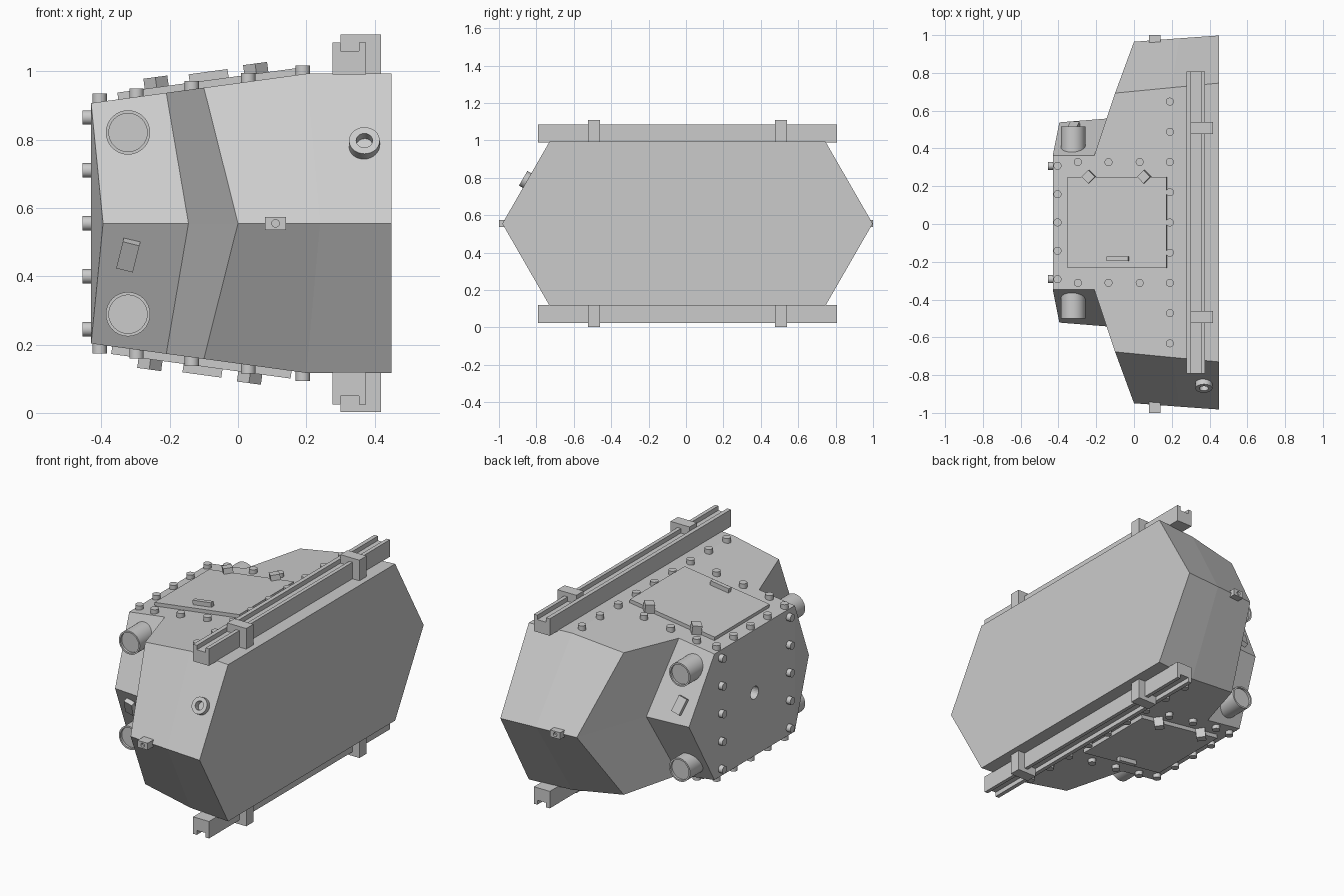
import bpy, bmesh, math
from mathutils import Matrix, Vector

if "Cube" in bpy.data.objects:
    bpy.data.objects.remove(bpy.data.objects["Cube"])

MID_Z = 0.555
SHIFT_Y = 0.008
SLOPE = math.atan(0.1365)

grey = bpy.data.materials.new("hull grey")
grey.use_nodes = True
GREY = (0.6, 0.6, 0.6, 1)
grey.diffuse_color = GREY
grey.node_tree.nodes["Principled BSDF"].inputs["Base Color"].default_value = GREY


def roof_z(x):
    return 0.907 + 0.1365 * (min(x, 0.2) + 0.43)


def place(loc, rx=0, ry=0, rz=0):
    return (Matrix.Translation(loc) @ Matrix.Rotation(ry, 4, 'Y')
            @ Matrix.Rotation(rx, 4, 'X') @ Matrix.Rotation(rz, 4, 'Z'))


def add_box(bm, size, mat):
    bmesh.ops.create_cube(bm, size=1, matrix=mat @ Matrix.Diagonal((*size, 1)))


def add_cyl(bm, r, h, mat, n=20):
    bmesh.ops.create_cone(bm, cap_ends=True, segments=n, radius1=r, radius2=r,
                          depth=h, matrix=mat)


def add_lathe(bm, profile, mat, n=32):
    """Spin a closed (radius, height) profile about the local z axis."""
    rings = []
    for i in range(n):
        a = 2 * math.pi * i / n
        rings.append([bm.verts.new(mat @ Vector((r * math.cos(a), r * math.sin(a), h)))
                      for r, h in profile])
    k = len(profile)
    for i in range(n):
        p, q = rings[i], rings[(i + 1) % n]
        for j in range(k):
            bm.faces.new((p[j], q[j], q[(j + 1) % k], p[(j + 1) % k]))


def mirror(bm, axis, shift=0):
    """Copy everything across the y = 0 or mid-height plane."""
    geom = bmesh.ops.duplicate(bm, geom=bm.verts[:] + bm.edges[:] + bm.faces[:])["geom"]
    for v in geom:
        if isinstance(v, bmesh.types.BMVert):
            if axis == 'Y':
                v.co.y = -v.co.y
            else:
                v.co.z = 2 * MID_Z - v.co.z
            v.co.x += shift


def finish(name, bm, smooth=False):
    bmesh.ops.recalc_face_normals(bm, faces=bm.faces[:])
    me = bpy.data.meshes.new(name)
    bm.to_mesh(me)
    bm.free()
    me.materials.append(grey)
    ob = bpy.data.objects.new(name, me)
    ob.location.y = SHIFT_Y
    bpy.context.collection.objects.link(ob)
    if smooth:
        bpy.ops.object.select_all(action='DESELECT')
        ob.select_set(True)
        bpy.context.view_layer.objects.active = ob
        bpy.ops.object.shade_smooth_by_angle(angle=math.radians(35))
    return ob


def drill(target, name, r, depth, mat):
    bm = bmesh.new()
    add_cyl(bm, r, depth, mat, 24)
    cutter = finish(name, bm)
    cutter.hide_render = True
    cutter.hide_set(True)
    cutter.display_type = 'WIRE'
    mod = target.modifiers.new("hole", 'BOOLEAN')
    mod.object = cutter
    mod.solver = 'EXACT'
    # Bake the cut, then drop the cutter
    bpy.context.view_layer.update()
    me = bpy.data.meshes.new_from_object(
        target.evaluated_get(bpy.context.evaluated_depsgraph_get()))
    target.modifiers.clear()
    target.data = me
    bpy.data.objects.remove(cutter)


# Hull: hexagonal sections lofted along x; (top x, top y, middle x, middle y)
bm = bmesh.new()
rings = []
for tx, ty, mx, my in [(0.45, 0.738, 0.45, 0.99), (0.2, 0.714, 0.24, 0.975),
                       (-0.1, 0.685, 0, 0.957), (-0.21, 0.355, -0.145, 0.55),
                       (-0.43, 0.355, -0.395, 0.53)]:
    h = roof_z(tx) - MID_Z
    rings.append([bm.verts.new((x, y, MID_Z + z)) for x, y, z in
                  [(tx, ty, h), (mx, my, 0), (tx, ty, -h),
                   (tx, -ty, -h), (mx, -my, 0), (tx, -ty, h)]])
for p, q in zip(rings, rings[1:]):
    for j in range(6):
        k = (j + 1) % 6
        bm.faces.new((p[j], p[k], q[k], q[j]))
bm.faces.new(rings[0])
e = rings[-1]
for f in ((e[0], e[1], e[2]), (e[0], e[2], e[3], e[5]), (e[3], e[4], e[5])):
    bm.faces.new(f)
hull = finish("hull", bm)
drill(hull, "port_cutter", 0.035, 0.1, place((-0.43, 0, MID_Z), ry=math.pi / 2))

# Grooved rails above and below
bm = bmesh.new()
profile = [(0.277, 0.99), (0.277, 1.085), (0.3, 1.085), (0.3, 1.06),
           (0.354, 1.06), (0.354, 1.085), (0.375, 1.085), (0.375, 0.99)]
face = bm.faces.new([bm.verts.new((x, -0.8, z)) for x, z in profile])
ext = bmesh.ops.extrude_face_region(bm, geom=[face])["geom"]
bmesh.ops.translate(bm, vec=(0, 1.6, 0),
                    verts=[v for v in ext if isinstance(v, bmesh.types.BMVert)])
mirror(bm, 'Z')
finish("rails", bm)

# Rail clamps
bm = bmesh.new()
for y in (-0.5, 0.5):
    add_box(bm, (0.118, 0.064, 0.118), place((0.359, y, 1.049)))
mirror(bm, 'Z')
finish("rail_clamps", bm)

# Hatches, each with two hinge blocks and a handle
tilt = -SLOPE
for name, flip in (("top", False), ("bottom", True)):
    for part, pieces in {
        "hatch": [((0.53, 0.484, 0.04), -0.088, 0, 0, 0)],
        "hinges": [((0.05, 0.05, 0.06), x, 0.242, 0.02, math.pi / 4)
                   for x in (-0.238, 0.054)],
        "handle": [((0.115, 0.024, 0.04), -0.085, -0.192, 0.025, 0)],
    }.items():
        bm = bmesh.new()
        for size, x, y, lift, turn in pieces:
            add_box(bm, size, place((x, y, roof_z(x) + lift), ry=tilt, rz=turn))
        if flip:
            bmesh.ops.scale(bm, vec=(1, 1, -1), verts=bm.verts[:])
            bmesh.ops.translate(bm, vec=(-0.018, 0, 2 * MID_Z), verts=bm.verts[:])
        finish(f"{name}_{part}", bm)

# Roof and floor bolts
bm = bmesh.new()
spots = [(0.19, 0.16 * i) for i in range(-4, 5)]
spots += [(-0.405, 0.15 * i) for i in range(-2, 3)]
spots += [(x, y) for x in (-0.297, -0.135, 0.03) for y in (-0.32, 0.32)]
for x, y in spots:
    add_cyl(bm, 0.021, 0.05, place((x, y, roof_z(x))))
mirror(bm, 'Z')
finish("roof_and_floor_bolts", bm, True)

# Bolts on the narrow side
bm = bmesh.new()
for i in range(-2, 3):
    add_cyl(bm, 0.021, 0.05, place((-0.43, 0.3, MID_Z + 0.155 * i), ry=math.pi / 2))
mirror(bm, 'Y')
finish("side_bolts", bm, True)

# Four lamps with recessed lenses
bm = bmesh.new()
lamp = place((-0.322, -0.36, MID_Z + 0.266), rx=math.pi / 2)
add_lathe(bm, [(0.065, 0), (0.065, 0.148), (0.056, 0.148), (0.056, 0)], lamp)
add_cyl(bm, 0.058, 0.135, lamp @ Matrix.Translation((0, 0, 0.0675)), 32)
mirror(bm, 'Y')
mirror(bm, 'Z')
finish("lamps", bm, True)

# Small slanted plates, low on the front and high on the back
for name, s in (("front_plate", -1), ("back_plate", 1)):
    bm = bmesh.new()
    add_box(bm, (0.05, 0.05, 0.09),
            place((-0.32, s * 0.493, MID_Z + s * 0.088), rx=math.radians(26.5),
                  ry=math.radians(14) * -s))
    finish(name, bm)

# Ring on the upper front slope
bm = bmesh.new()
add_lathe(bm, [(0.045, -0.01), (0.045, 0.025), (0.024, 0.025), (0.024, -0.01)],
          place((0.37, -0.857, 0.785), rx=math.radians(60)))
finish("front_ring", bm, True)

# Drilled latches at the front and back ridges
for name, s, tip in (("front_latch", -1, 1.008), ("back_latch", 1, 0.992)):
    bm = bmesh.new()
    add_box(bm, (0.062, 0.08, 0.038), place((0.11, s * (tip - 0.04), MID_Z)))
    latch = finish(name, bm)
    drill(latch, name + "_cutter", 0.011, 0.03,
          place((0.11, s * tip, MID_Z), rx=math.pi / 2))
